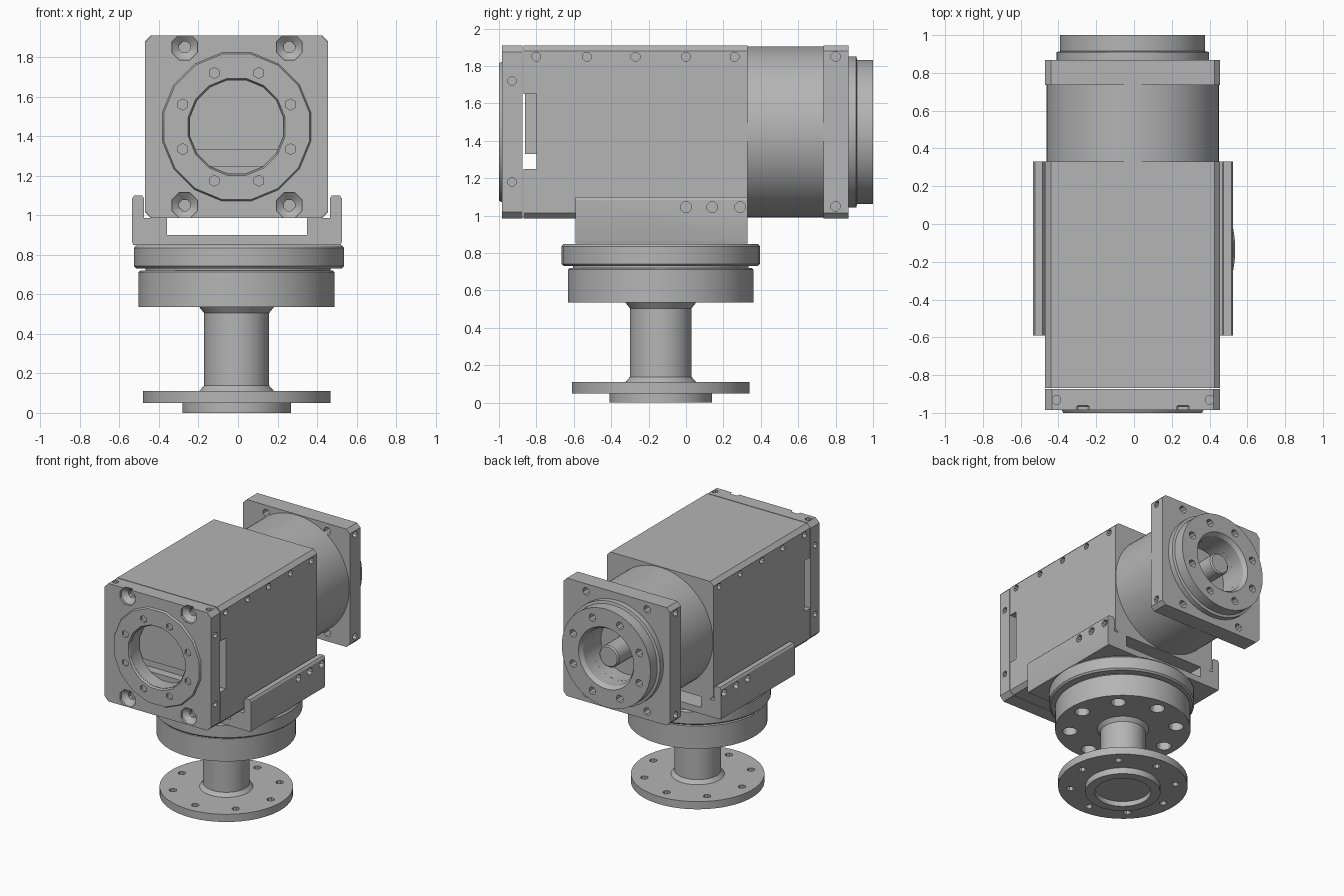
import bpy, bmesh, math
from mathutils import Vector

if "Cube" in bpy.data.objects:
    bpy.data.objects.remove(bpy.data.objects["Cube"])

metal = bpy.data.materials.new("machined grey metal")
metal.diffuse_color = (0.46, 0.46, 0.46, 1)
metal.use_nodes = True
metal.node_tree.nodes["Principled BSDF"].inputs["Base Color"].default_value = metal.diffuse_color
CX, CZ = -0.007, 1.447          # main axis of the gearbox
PX, PY = 0.0, -0.135            # vertical axis of the output stage


def finish(bm, name, smooth=True):
    bmesh.ops.recalc_face_normals(bm, faces=bm.faces)
    me = bpy.data.meshes.new(name)
    bm.to_mesh(me)
    bm.free()
    ob = bpy.data.objects.new(name, me)
    bpy.context.collection.objects.link(ob)
    me.materials.append(metal)
    if smooth:
        shade(ob)
    return ob


def select(ob):
    bpy.ops.object.select_all(action='DESELECT')
    ob.select_set(True)
    bpy.context.view_layer.objects.active = ob


def shade(ob):
    select(ob)
    bpy.ops.object.shade_smooth_by_angle(angle=math.radians(31))


def place(axis, origin, r, a, t):
    u, v = r * math.cos(a), r * math.sin(a)
    return Vector(origin) + Vector({'x': (t, u, v), 'y': (u, t, v), 'z': (u, v, t)}[axis])


def add_lathe(bm, profile, axis, origin, seg, closed=False):
    """Revolve (radius, distance) points about an axis."""
    rings = []
    for r, t in profile:
        n = 1 if r == 0 else seg
        rings.append([bm.verts.new(place(axis, origin, r, 2 * math.pi * (i + .5) / seg, t))
                      for i in range(n)])
    pairs = list(zip(rings, rings[1:])) + ([(rings[-1], rings[0])] if closed else [])
    for p, q in pairs:
        for i in range(seg):
            j = (i + 1) % seg
            vs = [p[i % len(p)], p[j % len(p)], q[j % len(q)], q[i % len(q)]]
            bm.faces.new(list(dict.fromkeys(vs)))


def lathe(name, profile, axis, origin, seg=48, closed=False):
    bm = bmesh.new()
    add_lathe(bm, profile, axis, origin, seg, closed)
    return finish(bm, name)


def add_box(bm, lo, hi):
    vs = bmesh.ops.create_cube(bm, size=1)['verts']
    for v in vs:
        v.co = Vector([(l + h) / 2 + c * (h - l) for l, h, c in zip(lo, hi, v.co)])


def box(name, lo, hi, bevel=0.0, axis=1):
    """Box with its edges along one axis chamfered."""
    bm = bmesh.new()
    add_box(bm, lo, hi)
    if bevel:
        edges = [e for e in bm.edges
                 if abs((e.verts[0].co - e.verts[1].co).normalized()[axis]) > .9]
        bmesh.ops.bevel(bm, geom=edges, offset=bevel, segments=1, affect='EDGES')
    return finish(bm, name, False)


def drill(bm, axis, origin, r, t0, t1, seg=8):
    add_lathe(bm, [(0, t0), (r, t0), (r, t1), (0, t1)], axis, origin, seg)


def cut(ob, bm):
    cutter = finish(bm, "cutter", False)
    mod = ob.modifiers.new("holes", 'BOOLEAN')
    mod.object, mod.solver = cutter, 'EXACT'
    select(ob)
    bpy.ops.object.modifier_apply(modifier=mod.name)
    bpy.data.objects.remove(cutter)
    shade(ob)


def ring(n, r, off=0.0):
    return [(r * math.cos(2 * math.pi * (i + off) / n), r * math.sin(2 * math.pi * (i + off) / n))
            for i in range(n)]


X0, X1, Z0, Z1 = -0.47, 0.456, 0.985, 1.91

# Main housing with side slots and screw holes along the upper edges
housing = box("housing", (X0, -0.868, Z0), (X1, 0.33, Z1), 0.03)
bm = bmesh.new()
add_box(bm, (-0.6, -0.9, 1.25), (0.6, -0.80, 1.65))
for s, x in ((-1, X0), (1, X1)):
    for y in (-0.8, -0.53, -0.27, 0.0, 0.26):
        drill(bm, 'x', (x, y, 1.85), 0.025, -0.05, 0.05)
cut(housing, bm)
box("slot_block", (-0.32, -0.862, 1.33), (0.31, -0.79, 1.65))

# Front cover: bore, four corner sockets, side and top screws
cover = box("front_cover", (X0, -0.985, Z0), (X1, -0.874, Z1), 0.035)
bm = bmesh.new()
drill(bm, 'y', (CX, 0, CZ), 0.24, -1.1, -0.8, 16)
for x in (-0.27, 0.26):
    for z in (1.05, 1.85):
        add_lathe(bm, [(0, -1.02), (0.07, -1.02), (0.07, -0.965), (0.03, -0.93), (0.03, -0.9),
                       (0, -0.9)], 'y', (x, 0, z), 8)
for x in (X0, X1):
    for z in (1.18, 1.72):
        drill(bm, 'x', (x, -0.93, z), 0.024, -0.05, 0.05)
for x in (-0.41, 0.40):
    drill(bm, 'z', (x, -0.93, 0), 0.024, 1.87, 1.95)
cut(cover, bm)

# Thin bolted ring around the front bore
front_ring = lathe("front_ring", [(0.24, -0.98), (0.385, -0.98), (0.375, -1.0), (0.25, -1.0)],
                   'y', (CX, 0, CZ), 16, True)
bm = bmesh.new()
for u, v in ring(8, 0.295, 0.5):
    drill(bm, 'y', (CX + u, 0, CZ + v), 0.028, -1.05, -0.983, 6)
cut(front_ring, bm)

# Motor drum between housing and rear plate
lathe("drum", [(0, 0.32), (0.458, 0.32), (0.458, 0.75), (0, 0.75)], 'y', (CX, 0, CZ), 64)

# Rear mounting plate
plate = box("rear_plate", (X0, 0.735, Z0), (X1, 0.868, Z1), 0.03)
bm = bmesh.new()
drill(bm, 'y', (CX, 0, CZ), 0.22, 0.6, 1.0, 32)
for x in (-0.27, 0.26):
    for z in (1.05, 1.85):
        drill(bm, 'y', (x, 0, z), 0.03, 0.6, 1.0)
for x in (X0, X1):
    for z in (1.05, 1.85):
        drill(bm, 'x', (x, 0.8, z), 0.026, -0.05, 0.05)
cut(plate, bm)

# Rear flange with bolt holes and input shaft
flange = lathe("rear_flange", [(0.22, 0.86), (0.405, 0.86), (0.405, 0.91), (0.385, 0.915),
                               (0.385, 1.0), (0.24, 1.0), (0.22, 0.97)], 'y', (CX, 0, CZ), 48, True)
bm = bmesh.new()
for u, v in ring(8, 0.31, 0.5):
    drill(bm, 'y', (CX + u, 0, CZ + v), 0.03, 0.93, 1.05)
cut(flange, bm)
lathe("input_shaft", [(0, 0.74), (0.085, 0.74), (0.085, 0.96), (0.075, 0.97), (0, 0.97)],
      'y', (CX, 0, CZ), 24)

# Cradle: base channel, ledges under the housing, and two side arms
outline = [(0.525, 0.85), (0.53, 0.865), (0.53, 1.085), (0.52, 1.10), (0.48, 1.10), (0.47, 1.085),
           (0.47, 0.985), (0.355, 0.985), (0.355, 0.90)]
outline += [(-x, z) for x, z in reversed(outline)]
bm = bmesh.new()
face = bm.faces.new([bm.verts.new((x - 0.005, -0.59, z)) for x, z in outline])
ext = bmesh.ops.extrude_face_region(bm, geom=[face])['geom']
bmesh.ops.translate(bm, vec=(0, 0.92, 0), verts=[g for g in ext if isinstance(g, bmesh.types.BMVert)])
cradle = finish(bm, "cradle", False)
bm = bmesh.new()
for x in (-0.535, 0.525):
    for y in (0.0, 0.14, 0.29):
        drill(bm, 'x', (x, y, 1.045), 0.03, -0.035, 0.035)
cut(cradle, bm)

# Upper turntable disc and the narrow gap beneath it
lathe("upper_disc", [(0, 0.73), (0.52, 0.73), (0.532, 0.742), (0.532, 0.835), (0.522, 0.848),
                     (0, 0.848)], 'z', (PX + .005, PY, 0), 48)
lathe("disc_gap", [(0, 0.71), (0.47, 0.71), (0.47, 0.74), (0, 0.74)], 'z', (PX, PY, 0), 48)

# Lower disc with large pockets on its underside
lower = lathe("lower_disc", [(0, 0.535), (0.497, 0.535), (0.497, 0.712), (0.487, 0.72), (0, 0.72)],
              'z', (CX, PY, 0), 48)
bm = bmesh.new()
for u, v in ring(8, 0.39):
    drill(bm, 'z', (CX + u, PY + v, 0), 0.055, 0.5, 0.64, 12)
cut(lower, bm)

# Output column with drilled foot flange and hollow pilot
column = lathe("output_column", [(0, 0.04), (0.205, 0.04), (0.205, 0), (0.275, 0), (0.275, 0.05),
                                 (0.475, 0.05), (0.475, 0.11), (0.19, 0.11), (0.165, 0.138),
                                 (0.165, 0.505), (0.19, 0.536), (0, 0.536)], 'z', (CX, PY, 0), 48)
bm = bmesh.new()
for u, v in ring(8, 0.385):
    drill(bm, 'z', (CX + u, PY + v, 0), 0.028, 0.02, 0.15)
cut(column, bm)
